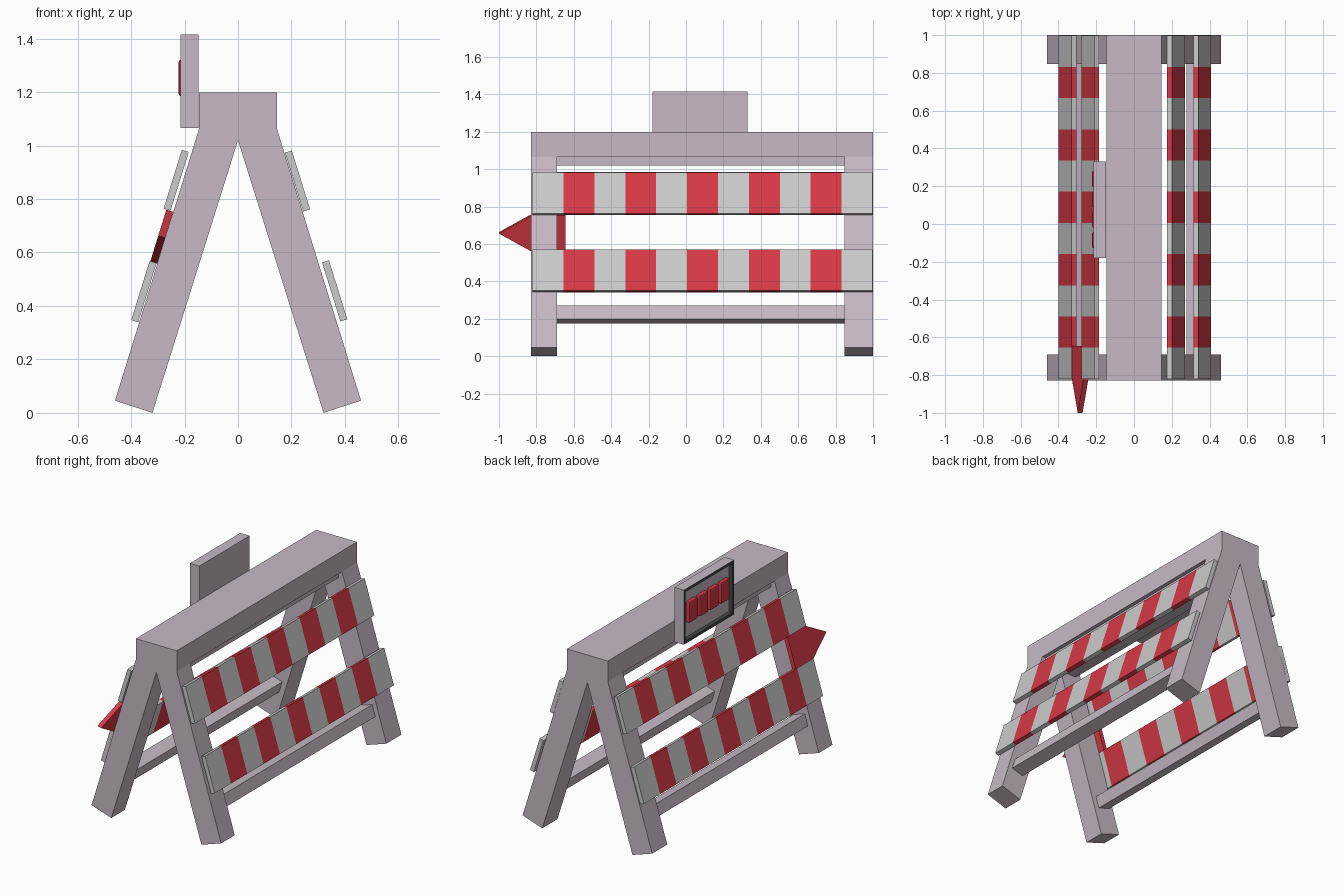
import bpy, bmesh

if "Cube" in bpy.data.objects:
    bpy.data.objects.remove(bpy.data.objects["Cube"])


def material(name, rgb):
    m = bpy.data.materials.new(name)
    m.diffuse_color = (*rgb, 1)
    m.use_nodes = True
    m.node_tree.nodes["Principled BSDF"].inputs["Base Color"].default_value = m.diffuse_color
    return m


WOOD = material("painted_wood", (0.57, 0.49, 0.56))
PALE = material("pale_stripe", (0.53, 0.54, 0.52))
RED = material("red_stripe", (0.68, 0.04, 0.06))
DARK = material("dark_frame", (0.06, 0.06, 0.07))


def finish(bm, name, mats):
    bmesh.ops.remove_doubles(bm, verts=bm.verts, dist=1e-5)
    bmesh.ops.recalc_face_normals(bm, faces=bm.faces)
    me = bpy.data.meshes.new(name)
    bm.to_mesh(me)
    bm.free()
    for m in mats:
        me.materials.append(m)
    ob = bpy.data.objects.new(name, me)
    bpy.context.collection.objects.link(ob)
    return ob


def prism(name, profile, ys, mats=(WOOD,), tip=None):
    """Sweep an xz profile through the y stations, cycling materials per section.
    tip = (y, profile) replaces the last ring with a collapsed one."""
    bm = bmesh.new()
    stations = [(y, profile) for y in ys] + ([tip] if tip else [])
    rings = [[bm.verts.new((x, y, z)) for x, z in p] for y, p in stations]
    n = len(profile)
    for i, (a, b) in enumerate(zip(rings, rings[1:])):
        for k in range(n):
            f = bm.faces.new((a[k], a[(k + 1) % n], b[(k + 1) % n], b[k]))
            f.material_index = i % len(mats)
    bm.faces.new(rings[0])
    if not tip:
        bm.faces.new(rings[-1])
    return finish(bm, name, mats)


def rect(x0, x1, z0, z1):
    return [(x0, z0), (x1, z0), (x1, z1), (x0, z1)]


def leg_point(side, s, t):
    """s runs down the leg's outer face from the beam, t points outward."""
    return (side * (0.145 + 0.2964 * s + 0.955 * t), 1.065 - 0.955 * s + 0.2964 * t)


def slab(side, s0, s1, t0, t1):
    return [leg_point(side, s, t) for s, t in ((s0, t0), (s1, t0), (s1, t1), (s0, t1))]


# A-shaped leg pairs at both ends
half = [(0.145, 1.065), (0.46, 0.046), (0.32, 0.0)]
a_frame = half + [(0, 1.02)] + [(-x, z) for x, z in reversed(half)]
prism("front_legs", a_frame, (-0.828, -0.69))
prism("back_legs", a_frame, (0.847, 1.0))

# top beam and the batten under it
prism("top_beam", rect(-0.145, 0.145, 1.065, 1.198), (-0.828, 1.0))
prism("beam_batten", rect(-0.12, 0.12, 1.02, 1.066), (-0.69, 0.847))

# striped boards and lower braces on both sides
stripes = [-0.82 + 1.817 * i / 11 for i in range(12)]
for side, label, up, low in ((1, "right", 0.002, 0.013), (-1, "left", 0.011, 0.003)):
    prism(label + "_upper_board", slab(side, 0.097, 0.327, up, up + 0.027), stripes, (PALE, RED))
    prism(label + "_lower_board", slab(side, 0.53, 0.761, low, low + 0.027), stripes, (PALE, RED))
    prism(label + "_brace", slab(side, 0.823, 0.898, -0.115, -0.03), (-0.69, 0.847))

# arrow plate between the left boards, pointing forward
arrow = slab(-1, 0.328, 0.53, 0.0, 0.027)
prism("arrow_plate", arrow, (-0.645, -0.825), (RED,),
      tip=(-1.0, slab(-1, 0.429, 0.429, 0.0, 0.027)))

# sign box with a dark rim and a recessed panel
bm = bmesh.new()
bmesh.ops.create_cube(bm, size=1)
for v in bm.verts:
    v.co = (-0.182 + v.co.x * 0.067, 0.075 + v.co.y * 0.51, 1.24 + v.co.z * 0.35)
face = min(bm.faces, key=lambda f: f.calc_center_median().x)
bmesh.ops.recalc_face_normals(bm, faces=bm.faces)
for thick, depth in ((0.025, 0), (0.008, -0.02)):
    r = bmesh.ops.inset_individual(bm, faces=[face], thickness=thick, depth=depth)
    for f in r["faces"]:
        if f != face:
            f.material_index = 1
finish(bm, "sign_box", (WOOD, DARK))

# plain raised blocks on the sign panel
for i in range(4):
    y = -0.085 + i * 0.108
    block = prism(f"sign_block_{i + 1}", rect(-0.222, -0.19, 1.185, 1.32),
                  (y - 0.043, y + 0.043), (RED,))
    bev = block.modifiers.new("bevel", "BEVEL")
    bev.width, bev.segments = 0.008, 2
